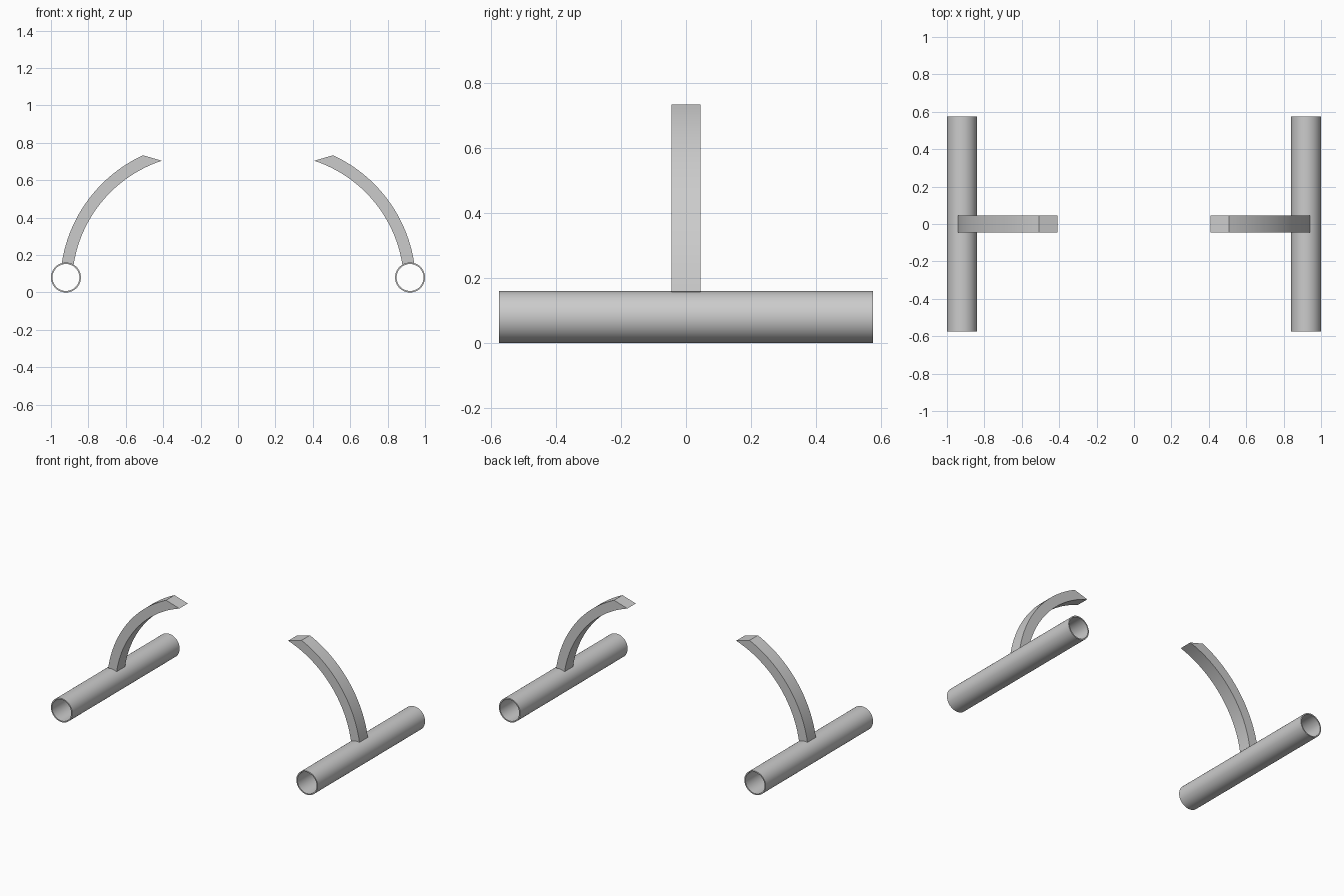
import bpy, bmesh, math

if "Cube" in bpy.data.objects:
    bpy.data.objects.remove(bpy.data.objects["Cube"])


def finish(name, bm):
    bmesh.ops.recalc_face_normals(bm, faces=bm.faces)
    mesh = bpy.data.meshes.new(name)
    bm.to_mesh(mesh)
    bm.free()
    obj = bpy.data.objects.new(name, mesh)
    bpy.context.collection.objects.link(obj)
    bpy.ops.object.select_all(action='DESELECT')
    obj.select_set(True)
    bpy.context.view_layer.objects.active = obj
    bpy.ops.object.shade_smooth_by_angle(angle=math.radians(30))


def extrude_strip(name, a, b, half, closed):
    """Sweep the band between x-z outlines a and b along y."""
    bm = bmesh.new()
    rows = [[bm.verts.new((x, y, z)) for x, z in pts]
            for pts in (a, b) for y in (-half, half)]
    a0, a1, b0, b1 = rows
    ring = (a0, a1, b1, b0)
    n = len(a)
    for i in range(n if closed else n - 1):
        j = (i + 1) % n
        for p, q in zip(ring, ring[1:] + ring[:1]):
            bm.faces.new((p[i], q[i], q[j], p[j]))
    if not closed:
        bm.faces.new([r[0] for r in ring])
        bm.faces.new([r[-1] for r in ring])
    finish(name, bm)


def arc(side, cx, cz, r, start, end, count):
    return [(side * (cx + r * math.cos(t)), cz + r * math.sin(t))
            for t in (start + (end - start) * i / count for i in range(count + 1))]


for label, side in (("left", -1), ("right", 1)):
    # Hollow foot tube
    outer = arc(side, 0.92, 0.08, 0.08, 0, math.tau, 64)[:-1]
    inner = arc(side, 0.92, 0.08, 0.072, 0, math.tau, 64)[:-1]
    extrude_strip(label + "_tube", outer, inner, 0.575, True)

    # Curved arm with slanted tip, resting on the tube
    cx, cz = 0.19, 0.042
    outer = arc(side, cx, cz, 0.761, math.atan2(0.116, 0.752),
                math.atan2(0.692, 0.318), 24)
    inner = arc(side, cx, cz, 0.697, math.atan2(0.108, 0.688),
                math.atan2(0.663, 0.218), 24)
    extrude_strip(label + "_curved_arm", outer, inner, 0.045, False)
